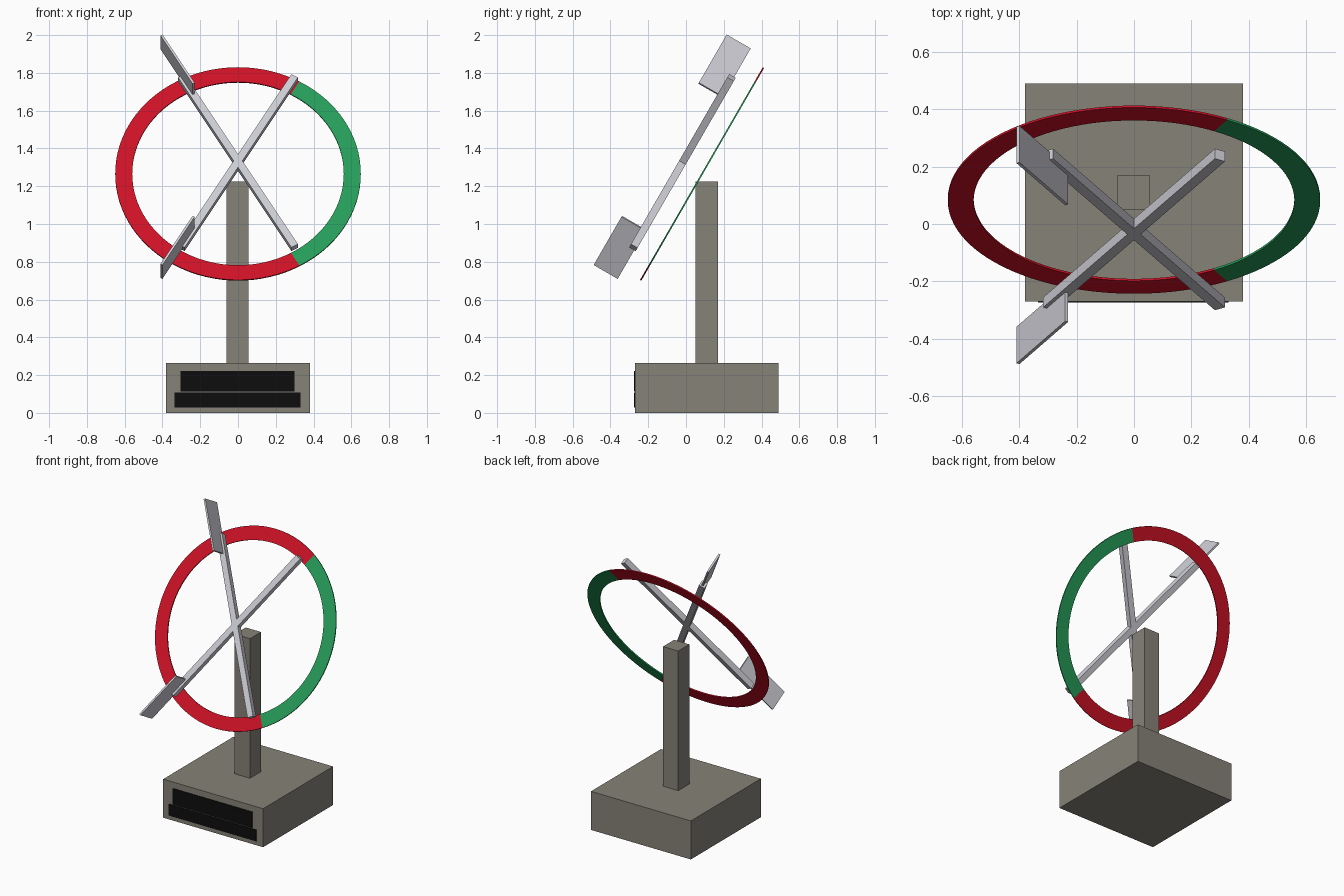
import bpy, bmesh, math
from mathutils import Matrix, Vector

cube = bpy.data.objects.get("Cube")
if cube:
    bpy.data.objects.remove(cube, do_unlink=True)


def material(name, rgb):
    """Make a flat material from 0-255 sRGB values."""
    lin = [((c / 255 + 0.055) / 1.055) ** 2.4 if c > 10 else c / 255 / 12.92 for c in rgb]
    m = bpy.data.materials.new(name)
    m.use_nodes = True
    m.diffuse_color = (*lin, 1)
    m.node_tree.nodes["Principled BSDF"].inputs["Base Color"].default_value = (*lin, 1)
    return m


STONE = material("warm grey stone", (134, 130, 120))
METAL = material("light grey metal", (204, 204, 212))
RED = material("red", (206, 17, 38))
GREEN = material("green", (38, 156, 88))
BLACK = material("black", (13, 13, 13))


def finish(name, bm, mat, matrix=Matrix()):
    bmesh.ops.recalc_face_normals(bm, faces=bm.faces)
    mesh = bpy.data.meshes.new(name)
    bm.to_mesh(mesh)
    bm.free()
    mesh.materials.append(mat)
    obj = bpy.data.objects.new(name, mesh)
    obj.matrix_world = matrix
    bpy.context.collection.objects.link(obj)
    return obj


def box(name, lo, hi, mat, matrix=Matrix()):
    """Box between two corners, placed by a matrix."""
    lo, hi = Vector(lo), Vector(hi)
    bm = bmesh.new()
    bmesh.ops.create_cube(bm, size=1)
    bmesh.ops.scale(bm, vec=hi - lo, verts=bm.verts)
    bmesh.ops.translate(bm, vec=(lo + hi) / 2, verts=bm.verts)
    return finish(name, bm, mat, matrix)


def arc_band(name, start, end, steps, mat, matrix):
    """Flat ring segment with a rectangular section, swept about local z."""
    inner, outer, half = 0.56, 0.65, 0.004
    bm = bmesh.new()
    section = [bm.verts.new(p) for p in
               ((inner, 0, -half), (outer, 0, -half), (outer, 0, half), (inner, 0, half))]
    face = bm.faces.new(section)
    bmesh.ops.rotate(bm, verts=section, cent=(0, 0, 0),
                     matrix=Matrix.Rotation(math.radians(start), 3, 'Z'))
    first = face.copy()
    bmesh.ops.spin(bm, geom=[face, *face.edges, *face.verts], cent=(0, 0, 0), axis=(0, 0, 1),
                   angle=math.radians(end - start), steps=steps)
    bmesh.ops.remove_doubles(bm, verts=bm.verts, dist=1e-5)
    return finish(name, bm, mat, matrix)


# Pedestal and post
box("base", (-0.38, -0.27, 0), (0.38, 0.49, 0.265), STONE)
box("post", (-0.06, 0.05, 0.265), (0.056, 0.17, 1.225), STONE)

# Dark plaques on the front of the base
box("upper_plaque", (-0.305, -0.274, 0.112), (0.30, -0.269, 0.222), BLACK)
box("lower_plaque", (-0.335, -0.274, 0.028), (0.33, -0.269, 0.107), BLACK)

# Two-colour ring, leaning back at 60 degrees
tilt = Matrix.Rotation(math.radians(60), 4, 'X')
ring_place = Matrix.Translation((0, 0.085, 1.265)) @ tilt
arc_band("green_ring_arc", -60, 60, 32, GREEN, ring_place)
arc_band("red_ring_arc", 60, 300, 64, RED, ring_place)

# Crossed bars in front of the ring, each with a fin at its right-hand end
cross_place = Matrix.Translation((0, -0.019, 1.325)) @ tilt
for label, angle in (("upper", 120), ("lower", 240)):
    place = cross_place @ Matrix.Rotation(math.radians(angle), 4, 'Z')
    box(label + "_bar", (-0.60, -0.02, -0.02), (0.60, 0.02, 0.02), METAL, place)
    box(label + "_fin", (0.47, -0.006, -0.011), (0.81, 0.006, 0.136), METAL, place)
